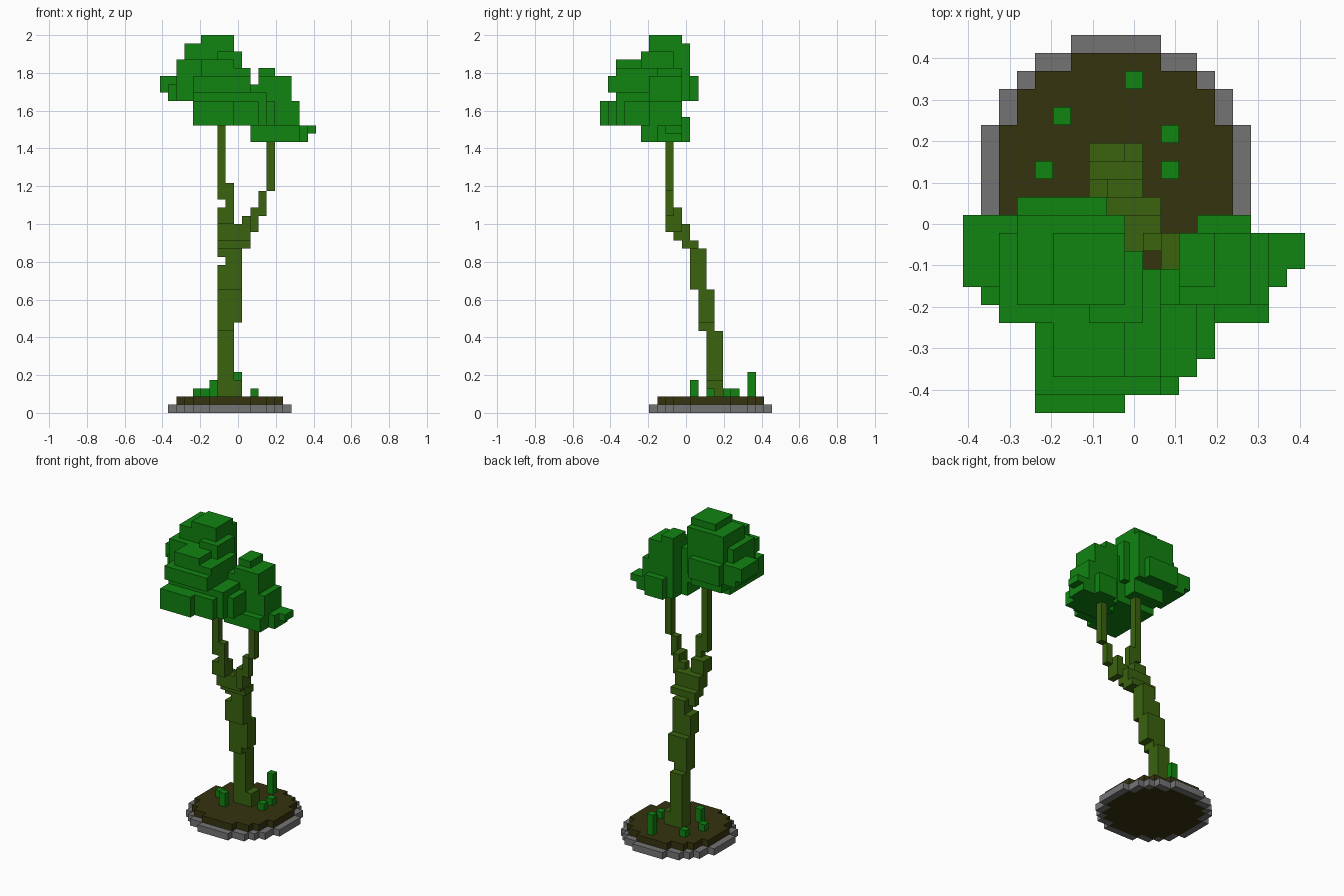
import bpy
import bmesh

if "Cube" in bpy.data.objects:
    bpy.data.objects.remove(bpy.data.objects["Cube"])

V = 2 / 46                      # size of one block
ORIGIN = (-9.5, -10.5, 0)       # block grid corner, so the model is centred


def material(name, srgb):
    lin = [((c / 255 + 0.055) / 1.055) ** 2.4 for c in srgb]
    m = bpy.data.materials.new(name)
    m.diffuse_color = (*lin, 1)
    m.use_nodes = True
    m.node_tree.nodes["Principled BSDF"].inputs["Base Color"].default_value = m.diffuse_color
    return m


def box(x0, x1, y0, y1, z0, z1):
    return {(x, y, z) for x in range(x0, x1) for y in range(y0, y1) for z in range(z0, z1)}


def union(boxes):
    cells = set()
    for b in boxes:
        cells |= box(*b)
    return cells


def build(name, cells, mat):
    """Outer shell of a set of blocks, with flat areas merged."""
    bm = bmesh.new()
    verts = {}

    def vert(p):
        if p not in verts:
            verts[p] = bm.verts.new([(p[a] + ORIGIN[a]) * V for a in range(3)])
        return verts[p]

    for c in sorted(cells):
        for a in range(3):
            for s in (0, 1):
                n = list(c)
                n[a] += 2 * s - 1
                if tuple(n) in cells:
                    continue
                u, w = (a + 1) % 3, (a + 2) % 3
                quad = []
                for du, dw in ((0, 0), (1, 0), (1, 1), (0, 1)):
                    p = list(c)
                    p[a] += s
                    p[u] += du
                    p[w] += dw
                    quad.append(vert(tuple(p)))
                bm.faces.new(quad if s else quad[::-1])
    bmesh.ops.dissolve_limit(bm, angle_limit=0.01, verts=bm.verts[:], edges=bm.edges[:])
    me = bpy.data.meshes.new(name)
    bm.to_mesh(me)
    bm.free()
    me.materials.append(mat)
    ob = bpy.data.objects.new(name, me)
    bpy.context.collection.objects.link(ob)


def disc(half_widths, z0, z1):
    """Round slab from half widths, listed from the middle row outward."""
    return union((8 - h, 9 + h, 13 + s * r, 14 + s * r, z0, z1)
                 for r, h in enumerate(half_widths) for s in (-1, 1))


leaf = material("leaf green", (17, 131, 17))
bark = material("mossy bark", (58, 99, 15))
soil = material("dark soil", (54, 51, 15))
stone = material("grey stone", (116, 116, 116))

# Round base: soil disc inside a stone rim
SOIL = (6, 6, 6, 5, 5, 4, 2)
build("soil", disc(SOIL, 0, 2), soil)
build("stone_rim", disc((7, 7, 7, 6, 6, 5, 4, 2), 0, 1) - disc(SOIL, 0, 1), stone)

# Grass tufts: x, y, height
for n, (x, y, h) in enumerate([(9, 18, 3), (5, 16, 1), (11, 15, 1),
                               (4, 13, 1), (11, 13, 1), (6, 11, 2)]):
    build(f"grass_{n + 1}", box(x, x + 1, y, y + 1, 2, 2 + h), leaf)

# Leaning trunk that forks into two branches
build("trunk", union([
    (7, 9, 13, 15, 2, 10), (9, 10, 13, 15, 2, 4),
    (7, 9, 12, 14, 10, 15), (9, 10, 12, 14, 11, 15),
    (7, 10, 11, 13, 15, 18), (8, 10, 11, 13, 18, 20), (7, 8, 11, 12, 19, 20),
    (7, 11, 10, 12, 20, 21), (7, 11, 9, 11, 21, 23),
]), bark)
build("left_branch", union([
    (7, 9, 8, 10, 23, 25), (8, 9, 8, 9, 25, 28), (7, 8, 8, 9, 26, 39),
]), bark)
build("right_branch", union([
    (10, 11, 9, 10, 23, 24), (9, 10, 9, 10, 23, 23), (11, 12, 8, 10, 22, 25),
    (12, 13, 8, 9, 24, 27), (13, 14, 8, 9, 27, 35),
]), bark)

# Large left crown with its low front lobe
build("left_crown", union([
    (5, 9, 6, 10, 44, 46), (3, 9, 6, 11, 38, 45), (7, 10, 5, 9, 38, 44),
    (3, 8, 6, 12, 38, 41), (2, 9, 5, 10, 38, 43), (1, 5, 6, 11, 38, 40),
    (0, 5, 7, 11, 39, 41),
    (5, 9, 2, 7, 38, 43), (5, 11, 2, 8, 38, 42), (4, 11, 1, 6, 39, 41),
    (4, 9, 0, 5, 35, 38), (4, 12, 1, 6, 35, 38), (4, 11, 2, 8, 35, 40),
    (4, 9, 6, 10, 36, 38),
]), leaf)

# Smaller right crown
build("right_crown", union([
    (11, 14, 6, 8, 34, 40), (12, 14, 7, 10, 38, 42), (12, 16, 6, 10, 34, 41),
    (13, 16, 9, 11, 33, 36), (14, 17, 6, 10, 34, 38),
    (11, 17, 5, 8, 33, 35), (12, 18, 7, 10, 33, 35), (14, 19, 8, 10, 34, 35),
    (10, 13, 2, 6, 35, 39), (10, 14, 3, 8, 35, 38), (10, 15, 2, 4, 36, 37) and (10, 14, 3, 6, 35, 37),
]), leaf)
